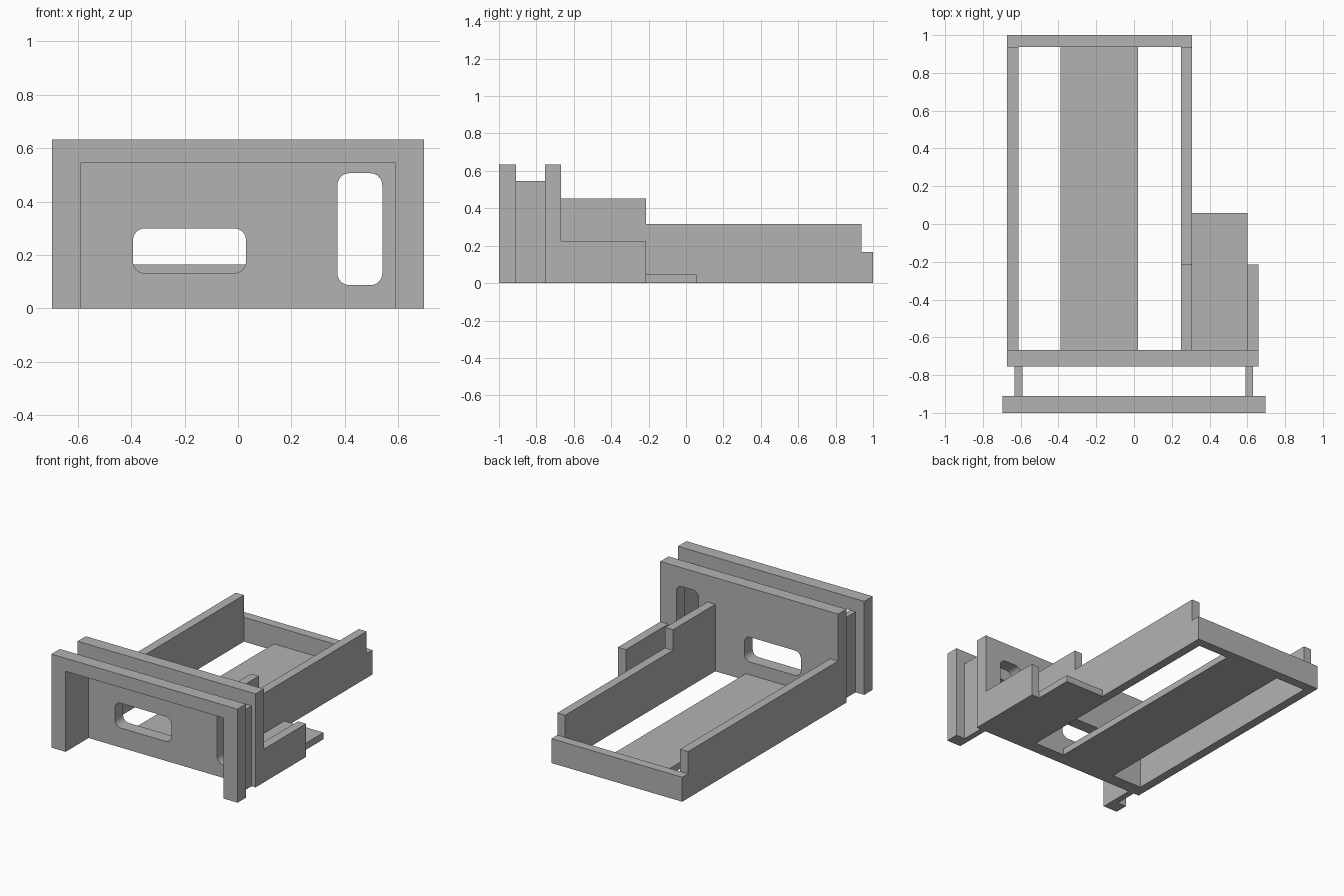
import bpy
import bmesh
from math import pi

cube = bpy.data.objects.get("Cube")
if cube:
    bpy.data.objects.remove(cube, do_unlink=True)

grey = bpy.data.materials.new("plain grey")
grey.use_nodes = True
GREY = (0.45, 0.45, 0.45, 1)
grey.diffuse_color = GREY
for node in grey.node_tree.nodes:
    if node.type == 'BSDF_PRINCIPLED':
        node.inputs["Base Color"].default_value = GREY


def prism(name, outline, axis, start, end):
    """Extrude an outline along x (outline is y, z) or along y (outline is x, z)."""
    bm = bmesh.new()
    place = (lambda p: (start, *p)) if axis == "x" else (lambda p: (p[0], start, p[1]))
    face = bm.faces.new([bm.verts.new(place(p)) for p in outline])
    moved = bmesh.ops.extrude_face_region(bm, geom=[face])["geom"]
    shift = (end - start, 0, 0) if axis == "x" else (0, end - start, 0)
    bmesh.ops.translate(bm, vec=shift, verts=[v for v in moved if isinstance(v, bmesh.types.BMVert)])
    bmesh.ops.recalc_face_normals(bm, faces=bm.faces)
    mesh = bpy.data.meshes.new(name)
    bm.to_mesh(mesh)
    bm.free()
    mesh.materials.append(grey)
    obj = bpy.data.objects.new(name, mesh)
    bpy.context.collection.objects.link(obj)
    return obj


def box(name, x, y, z):
    outline = [(x[0], z[0]), (x[1], z[0]), (x[1], z[1]), (x[0], z[1])]
    return prism(name, outline, "y", *y)


def cut_slot(target, x, z, radius):
    """Cut a rounded slot through the target along y."""
    cutter = box("slot_cutter", x, (-0.85, -0.6), z)
    bm = bmesh.new()
    bm.from_mesh(cutter.data)
    long_edges = [e for e in bm.edges if abs(e.verts[0].co.y - e.verts[1].co.y) > 0.1]
    bmesh.ops.bevel(bm, geom=long_edges, offset=radius, segments=8, profile=0.5, affect='EDGES')
    bm.to_mesh(cutter.data)
    bm.free()
    cutter.hide_render = True
    mod = target.modifiers.new("slot", 'BOOLEAN')
    mod.operation = 'DIFFERENCE'
    mod.solver = 'EXACT'
    mod.object = cutter
    bpy.context.view_layer.objects.active = target
    bpy.ops.object.modifier_apply(modifier=mod.name)
    bpy.data.objects.remove(cutter, do_unlink=True)


# Front frame, open at the bottom, and the two spacers behind it
OUT, IN, TOP, LINTEL = 0.697, 0.59, 0.633, 0.545
prism("front_frame", [(-OUT, 0), (-OUT, TOP), (OUT, TOP), (OUT, 0),
                      (IN, 0), (IN, LINTEL), (-IN, LINTEL), (-IN, 0)], "y", -1, -0.91)
for side, x in (("right", (-0.632, -IN)), ("left", (IN, 0.63))):
    box(side + "_spacer", x, (-0.91, -0.755), (0, LINTEL))

# Slotted panel
panel = box("slotted_panel", (-0.672, 0.66), (-0.755, -0.667), (0, TOP))
cut_slot(panel, (-0.393, 0.03), (0.132, 0.3), 0.045)
cut_slot(panel, (0.372, 0.54), (0.087, 0.506), 0.045)
bpy.ops.object.select_all(action='DESELECT')
panel.select_set(True)
bpy.context.view_layer.objects.active = panel
bpy.ops.object.shade_smooth_by_angle(angle=pi / 6)

# Long tray: floor strip, side walls and low back wall
FRONT, BACK, STEP = -0.667, 0.937, -0.215
box("floor_strip", (-0.388, 0.02), (FRONT, BACK), (0, 0.045))
box("right_wall", (-0.672, -0.612), (FRONT, BACK), (0, 0.315))
prism("left_stepped_wall", [(FRONT, 0), (BACK, 0), (BACK, 0.315), (STEP, 0.315),
                            (STEP, 0.453), (FRONT, 0.453)], "x", 0.248, 0.307)
box("back_wall", (-0.672, 0.307), (BACK, 1), (0, 0.165))

# Side shelf and its guard
box("side_shelf", (0.307, 0.6), (FRONT, 0.057), (0, 0.045))
box("shelf_guard", (0.6, 0.66), (FRONT, STEP), (0, 0.225))
